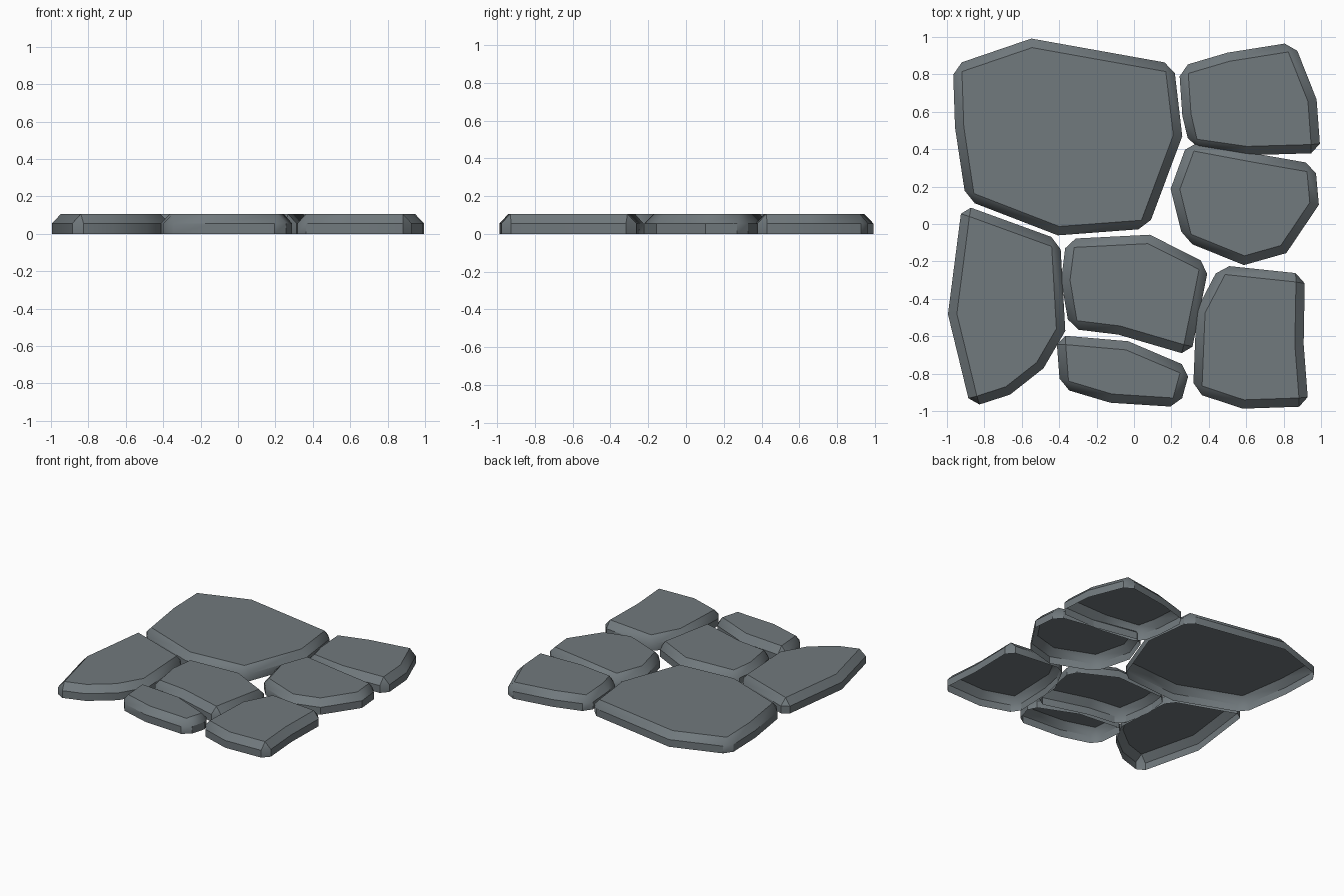
import bpy, bmesh, math
from mathutils import Vector

if "Cube" in bpy.data.objects:
    bpy.data.objects.remove(bpy.data.objects["Cube"])

TOP, RIM = 0.106, 0.056      # heights of the flat top and of the vertical wall
CHAMFER = 0.05               # corner cut on the outer outline

slate = bpy.data.materials.new("slate_grey")
slate.diffuse_color = (0.165, 0.192, 0.206, 1)
slate.use_nodes = True
slate.node_tree.nodes["Principled BSDF"].inputs["Base Color"].default_value = slate.diffuse_color

# Outline of each stone's flat top, clockwise
stones = {
    "large_paving_stone": [(-.92, .815), (-.545, .943), (.17, .815), (.21, .475),
                           (.04, .02), (-.40, -.013), (-.856, .163), (-.91, .52)],
    "back_right_stone": [(.29, .805), (.51, .87), (.825, .92), (.93, .655),
                         (.947, .425), (.605, .415), (.337, .453), (.305, .587)],
    "middle_right_stone": [(.32, .39), (.64, .33), (.925, .28), (.94, .115),
                           (.785, -.115), (.59, -.17), (.305, -.055), (.245, .185)],
    "left_stone": [(-.88, .04), (-.44, -.12), (-.415, -.56), (-.52, -.74),
                   (-.685, -.87), (-.84, -.92), (-.947, -.48)],
    "centre_stone": [(-.32, -.125), (.075, -.105), (.348, -.243), (.267, -.645),
                     (-.075, -.545), (-.305, -.517), (-.342, -.30)],
    "front_small_stone": [(-.365, -.645), (-.043, -.673), (.246, -.796),
                          (.209, -.93), (-.118, -.909), (-.35, -.84)],
    "front_right_stone": [(.487, -.27), (.866, -.31), (.86, -.645), (.882, -.93),
                          (.588, -.94), (.364, -.866), (.38, -.475)],
}


def outer_corners(pts, width=0.047):
    """Offset the outline outwards; sharp corners become two points."""
    result = []
    for i, p in enumerate(pts):
        a = (p - pts[i - 1]).normalized()
        b = (pts[(i + 1) % len(pts)] - p).normalized()
        na, nb = Vector((-a.y, a.x)), Vector((-b.y, b.x))
        corner = p + (na + nb) * width / (1 + na.dot(nb))
        if a.angle(b) > math.radians(48):
            result.append([corner - a * CHAMFER, corner + b * CHAMFER])
        else:
            result.append([corner])
    return result


def make_stone(name, outline):
    pts = [Vector(p) for p in outline]
    bm = bmesh.new()
    top = [bm.verts.new((p.x, p.y, TOP)) for p in pts]
    groups = outer_corners(pts)
    rim = [[bm.verts.new((p.x, p.y, RIM)) for p in g] for g in groups]
    base = [bm.verts.new((p.x, p.y, 0)) for g in groups for p in g]
    bm.faces.new(top[::-1])
    # sloped edge around the top
    for i in range(len(top)):
        j = (i + 1) % len(top)
        if len(rim[i]) == 2:
            bm.faces.new((top[i], rim[i][1], rim[i][0]))
        bm.faces.new((top[i], top[j], rim[j][0], rim[i][-1]))
    # vertical wall, open underneath
    ring = [v for g in rim for v in g]
    for i in range(len(ring)):
        j = (i + 1) % len(ring)
        bm.faces.new((ring[i], ring[j], base[j], base[i]))
    bm.normal_update()
    if bm.faces[:][0].normal.z < 0:
        bmesh.ops.reverse_faces(bm, faces=bm.faces[:])
    # smooth sides with crisp edges at the top and rim
    for f in bm.faces:
        f.smooth = True
    for e in bm.edges:
        if len(e.link_faces) == 2:
            e.smooth = e.calc_face_angle(0) < math.radians(35)
    mesh = bpy.data.meshes.new(name)
    bm.to_mesh(mesh)
    bm.free()
    mesh.materials.append(slate)
    bpy.context.collection.objects.link(bpy.data.objects.new(name, mesh))


for name, outline in stones.items():
    make_stone(name, outline)
